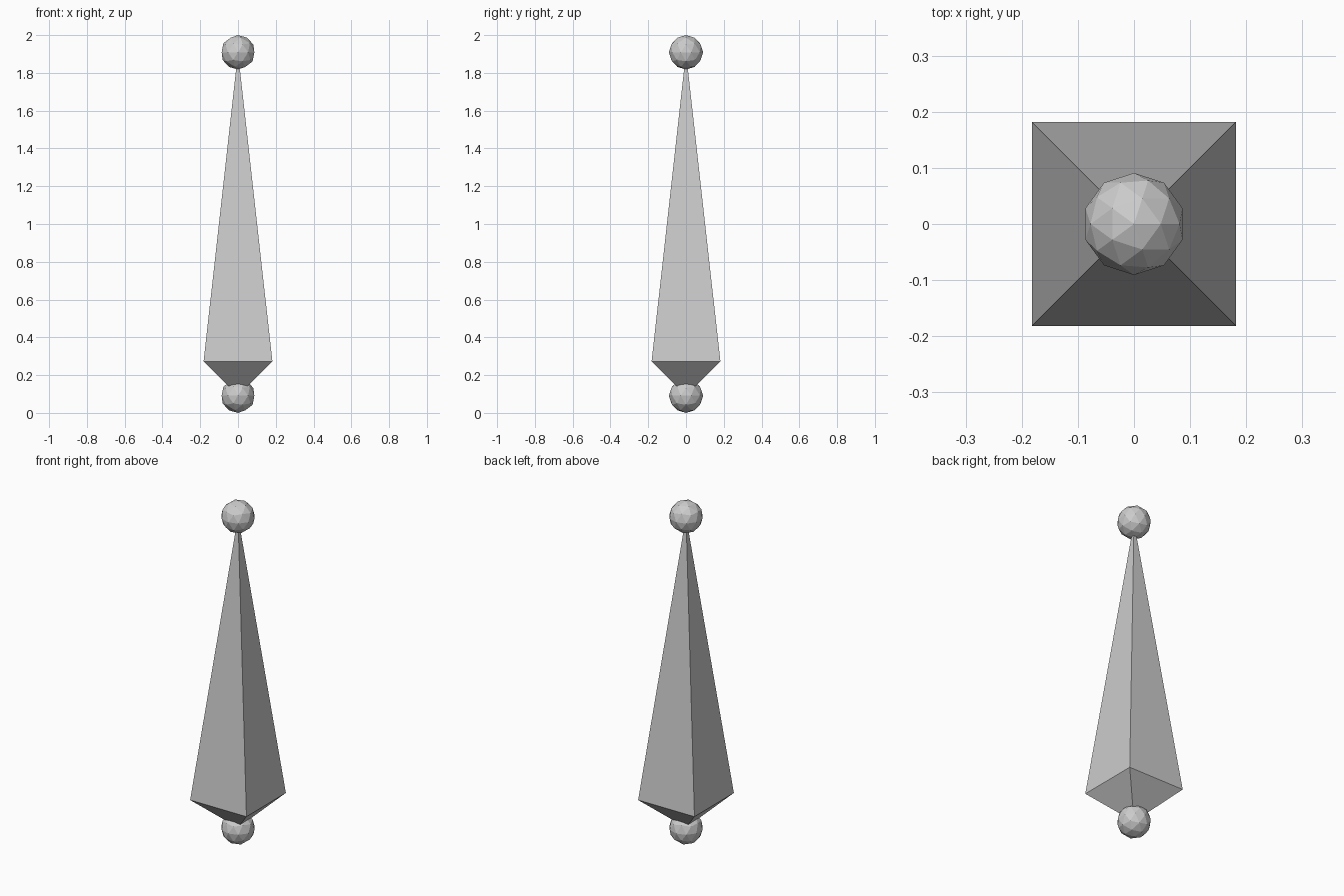
import bpy

if "Cube" in bpy.data.objects:
    bpy.data.objects.remove(bpy.data.objects["Cube"])

JOINT_R = 0.091          # joint ball radius
HEAD, TAIL = JOINT_R, 2 - JOINT_R
HALF = 0.182             # half width of the square waist
WAIST_Z = 0.273


def pyramid(name, z_base, z_tip):
    """Square four-sided spike without a base cap, pointing up or down."""
    corners = [(-HALF, -HALF), (HALF, -HALF), (HALF, HALF), (-HALF, HALF)]
    if z_tip < z_base:
        corners.reverse()
    verts = [(x, y, z_base) for x, y in corners] + [(0, 0, z_tip)]
    faces = [(i, (i + 1) % 4, 4) for i in range(4)]
    mesh = bpy.data.meshes.new(name)
    mesh.from_pydata(verts, [], faces)
    obj = bpy.data.objects.new(name, mesh)
    bpy.context.collection.objects.link(obj)
    return obj


# Long upper spike and short lower spike meeting at the waist
pyramid("upper_spike", WAIST_Z, TAIL)
pyramid("lower_spike", WAIST_Z, HEAD)

# Faceted ball at each end
for name, z in (("bottom_ball", HEAD), ("top_ball", TAIL)):
    bpy.ops.mesh.primitive_ico_sphere_add(subdivisions=2, radius=JOINT_R, location=(0, 0, z))
    bpy.context.object.name = name
